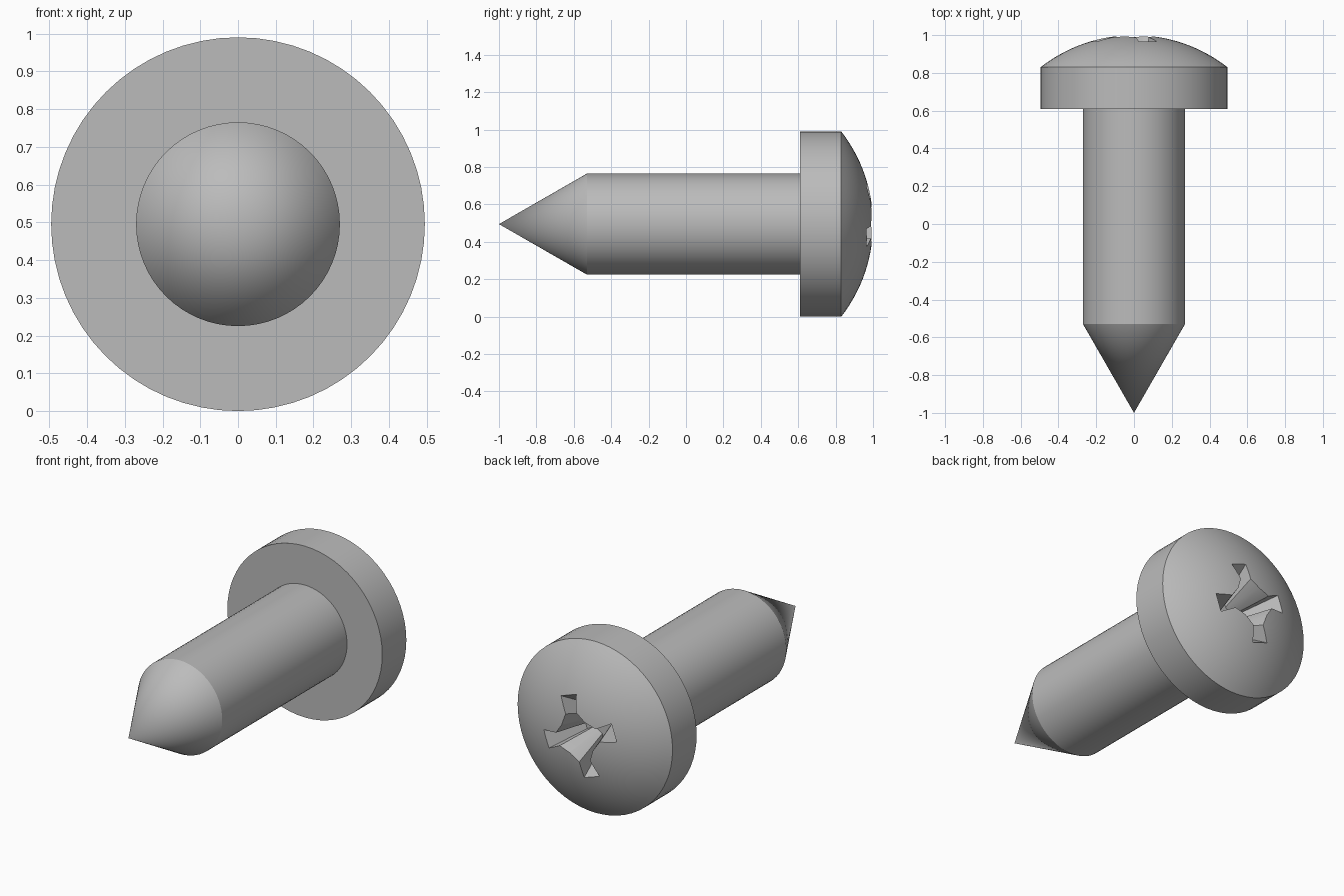
import bpy, bmesh
from math import radians, sin, cos, pi, asin
from mathutils import Vector, Matrix

if "Cube" in bpy.data.objects:
    bpy.data.objects.remove(bpy.data.objects["Cube"], do_unlink=True)

AXIS_Z = 0.495          # height of the screw axis
HEAD_R, SHANK_R = 0.495, 0.27
DOME_Y, DOME_H = 0.83, 0.17

steel = bpy.data.materials.new("grey steel")
steel.use_nodes = True
GREY = (0.5, 0.5, 0.5, 1)
steel.diffuse_color = GREY
steel.node_tree.nodes["Principled BSDF"].inputs["Base Color"].default_value = GREY


def make_object(name, bm):
    bmesh.ops.recalc_face_normals(bm, faces=bm.faces)
    mesh = bpy.data.meshes.new(name)
    bm.to_mesh(mesh)
    bm.free()
    obj = bpy.data.objects.new(name, mesh)
    obj.location.z = AXIS_Z
    obj.data.materials.append(steel)
    bpy.context.collection.objects.link(obj)
    return obj


def lathe(name, profile, steps=64):
    """Turn (radius, y) points about the y axis."""
    bm = bmesh.new()
    verts = [bm.verts.new((r, y, 0)) for r, y in profile]
    edges = [bm.edges.new(pair) for pair in zip(verts, verts[1:])]
    bmesh.ops.spin(bm, geom=verts + edges, cent=(0, 0, 0), axis=(0, 1, 0),
                   angle=2 * pi, steps=steps, use_duplicate=False)
    bmesh.ops.remove_doubles(bm, verts=bm.verts, dist=1e-4)
    return make_object(name, bm)


def select_only(obj):
    bpy.ops.object.select_all(action='DESELECT')
    obj.select_set(True)
    bpy.context.view_layer.objects.active = obj


# Pointed shank
shank = lathe("pointed_shank", [(0, -1), (SHANK_R, -0.53), (SHANK_R, 0.62)])

# Domed head: flat underside, straight rim, spherical cap
ball = (HEAD_R ** 2 + DOME_H ** 2) / (2 * DOME_H)
edge_angle = asin(HEAD_R / ball)
rings = 14
dome = []
for i in range(rings + 1):
    a = edge_angle * (1 - i / rings)
    dome.append((ball * sin(a), DOME_Y + DOME_H - ball * (1 - cos(a))))
head = lathe("domed_head", [(0, 0.61), (HEAD_R, 0.61)] + dome)

# Cross recess cutter: four flared arms around a hub, tapering inwards
quarter = [(0.075, -0.075), (0.13, -0.035), (0.235, -0.053),
           (0.235, 0.053), (0.13, 0.035)]
bm = bmesh.new()
loops = []
for y, scale in ((1.05, 1.2), (0.77, 0.45)):
    ring = []
    for k in range(4):
        turn = Matrix.Rotation(radians(-19) + k * pi / 2, 2)
        for p in quarter:
            x, z = turn @ Vector(p) * scale
            ring.append(bm.verts.new((x, y, z)))
    loops.append(ring)
    bm.faces.new(ring)
count = len(loops[0])
for i in range(count):
    j = (i + 1) % count
    bm.faces.new((loops[0][i], loops[0][j], loops[1][j], loops[1][i]))
cutter = make_object("recess_cutter", bm)
cutter.hide_render = True

cut = head.modifiers.new("cross_recess", 'BOOLEAN')
cut.operation = 'DIFFERENCE'
cut.solver = 'EXACT'
cut.object = cutter
select_only(head)
bpy.ops.object.modifier_apply(modifier=cut.name)
bpy.data.objects.remove(cutter, do_unlink=True)

# Smooth turned surfaces, crisp edges
for part in (shank, head):
    select_only(part)
    bpy.ops.object.shade_smooth_by_angle(angle=radians(25))
